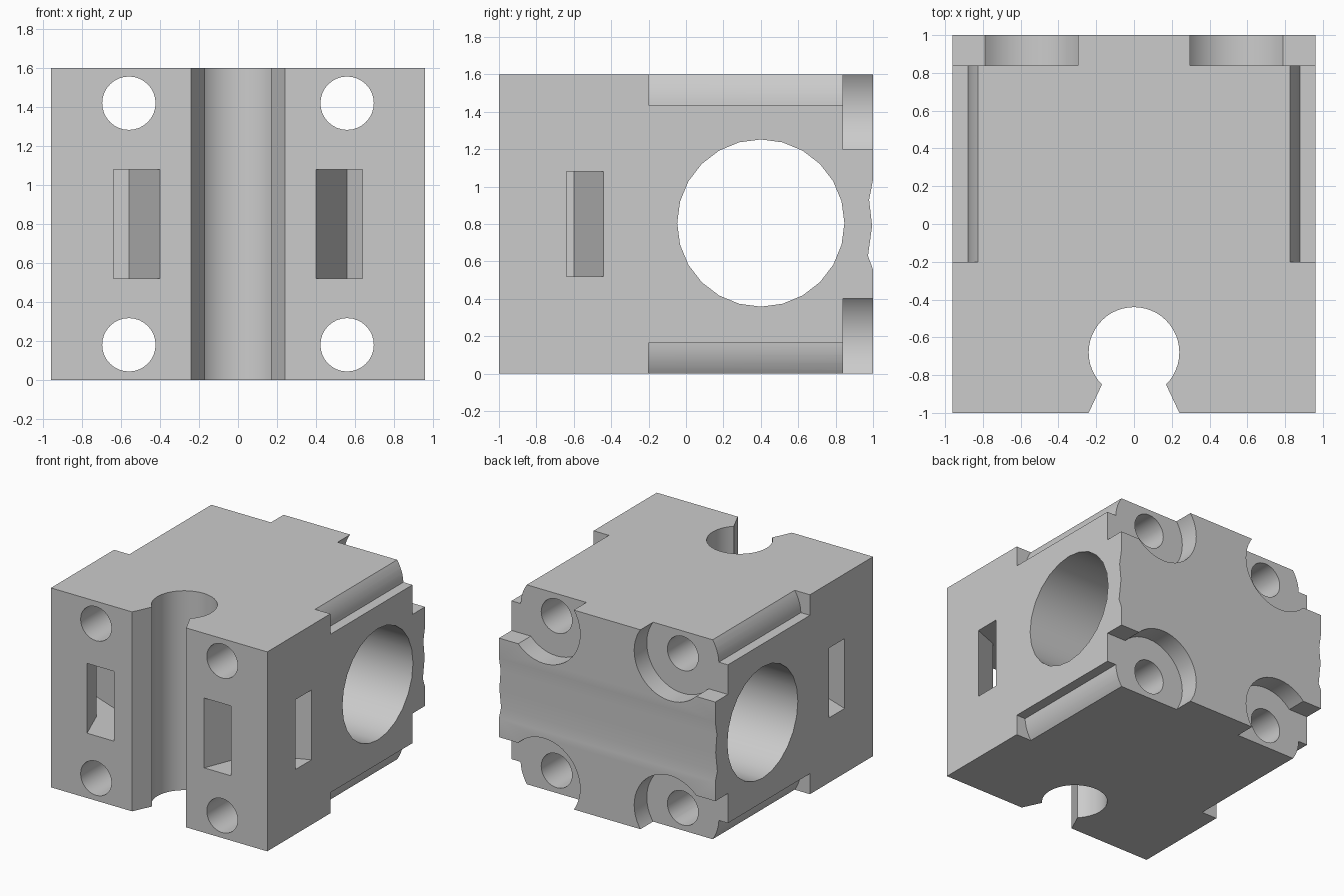
import bpy
import bmesh
from math import sin, cos, pi, radians, sqrt

old = bpy.data.objects.get("Cube")
if old:
    bpy.data.objects.remove(old, do_unlink=True)

# Block size and shared dimensions
HX, HY, H = 0.96, 1.0, 1.6
BOLT_X, BOLT_Z = 0.56, 0.62      # bolt offsets from the block's centre
BORE_R = 0.32
FLOOR_Y = 0.84                   # depth of the counterbores
OUT = 1.3                        # cutters reach past the surface

grey = bpy.data.materials.new("plain grey")
grey.use_nodes = True
color = (0.6, 0.6, 0.6, 1)
grey.diffuse_color = color
grey.node_tree.nodes["Principled BSDF"].inputs["Base Color"].default_value = color


def prism(name, profile, axis, start, end):
    """Extrude a 2D profile along an axis; profile is (y,z), (x,z) or (x,y)."""
    def place(p, t):
        co = list(p)
        co.insert("xyz".index(axis), t)
        return co
    bm = bmesh.new()
    rings = [[bm.verts.new(place(p, t)) for p in profile] for t in (start, end)]
    n = len(profile)
    bm.faces.new(rings[0])
    bm.faces.new(rings[1][::-1])
    for i in range(n):
        j = (i + 1) % n
        bm.faces.new((rings[0][j], rings[0][i], rings[1][i], rings[1][j]))
    bmesh.ops.recalc_face_normals(bm, faces=bm.faces)
    mesh = bpy.data.meshes.new(name)
    bm.to_mesh(mesh)
    bm.free()
    mesh.materials.append(grey)
    ob = bpy.data.objects.new(name, mesh)
    bpy.context.collection.objects.link(ob)
    return ob


def arc(cx, cy, r, a0, a1, n):
    return [(cx + r * cos(a0 + (a1 - a0) * i / n),
             cy + r * sin(a0 + (a1 - a0) * i / n)) for i in range(n + 1)]


def circle(cx, cy, r, n):
    return arc(cx, cy, r, 0, 2 * pi, n)[:-1]


def rect(a0, a1, b0, b1):
    return [(a0, b0), (a1, b0), (a1, b1), (a0, b1)]


block = prism("carriage_block", rect(-HX, HX, -HY, HY), "z", 0, H)


def cut(*args):
    cutter = prism("cutter", *args)
    cutter.hide_render = True
    mod = block.modifiers.new("cut", "BOOLEAN")
    mod.operation = "DIFFERENCE"
    mod.solver = "EXACT"
    mod.object = cutter
    bpy.context.view_layer.objects.active = block
    bpy.ops.object.modifier_apply(modifier=mod.name)
    mesh = cutter.data
    bpy.data.objects.remove(cutter, do_unlink=True)
    bpy.data.meshes.remove(mesh)


# Vertical keyhole groove with a flared mouth
keyhole = arc(0, -0.68, 0.24, radians(-45), radians(225), 36)
keyhole += [(-0.24, -HY), (-0.24, -OUT), (0.24, -OUT), (0.24, -HY)]
cut(keyhole, "z", -0.3, H + 0.3)

# Large cross bore
cut(circle(0.4, 0.805, 0.447, 24), "x", -OUT, OUT)

# Shallow double groove across the back
cut([(HY, 0.556), (0.973, 0.63), (0.995, 0.79), (0.979, 0.93), (HY, 1.037),
     (OUT, 1.037), (OUT, 0.556)], "x", -OUT, OUT)

# Bent strap slots from the front to each side
strap = [(0.40, -1.0), (0.56, -0.60), (0.96, -0.44), (1.2, -0.44),
         (1.2, -0.64), (0.96, -0.64), (0.75, -0.72), (0.64, -1.0),
         (0.64, -1.2), (0.40, -1.2)]
for sx in (-1, 1):
    cut([(sx * x, y) for x, y in strap], "z", 0.52, 1.08)

# Four corners: bolt hole, counterbore, corner relief and rounded edge notch
ledge = 0.635                    # notch height from the block's centre
start = math_a = sqrt(BORE_R ** 2 - (ledge - BOLT_Z) ** 2)
notch = [p for p in arc(BOLT_X, BOLT_Z, BORE_R, 0.047, radians(50), 12)]
notch += [(notch[-1][0], OUT), (OUT, OUT), (OUT, ledge)]
relief = rect(0.72, OUT, 0.3975, OUT)
for sx in (-1, 1):
    for sz in (-1, 1):
        def corner(profile):
            return [(sx * x, H / 2 + sz * z) for x, z in profile]
        cut(corner(circle(BOLT_X, BOLT_Z, 0.137, 32)), "y", -OUT, OUT)
        cut(corner(circle(BOLT_X, BOLT_Z, BORE_R, 48)), "y", FLOOR_Y, OUT)
        cut(corner(relief), "y", FLOOR_Y, OUT)
        cut(corner(notch), "y", -0.2, OUT)

# Smooth curved walls, crisp edges
bpy.ops.object.select_all(action="DESELECT")
block.select_set(True)
bpy.context.view_layer.objects.active = block
bpy.ops.object.shade_smooth_by_angle(angle=radians(30))
weighted = block.modifiers.new("even shading", "WEIGHTED_NORMAL")
weighted.keep_sharp = True
